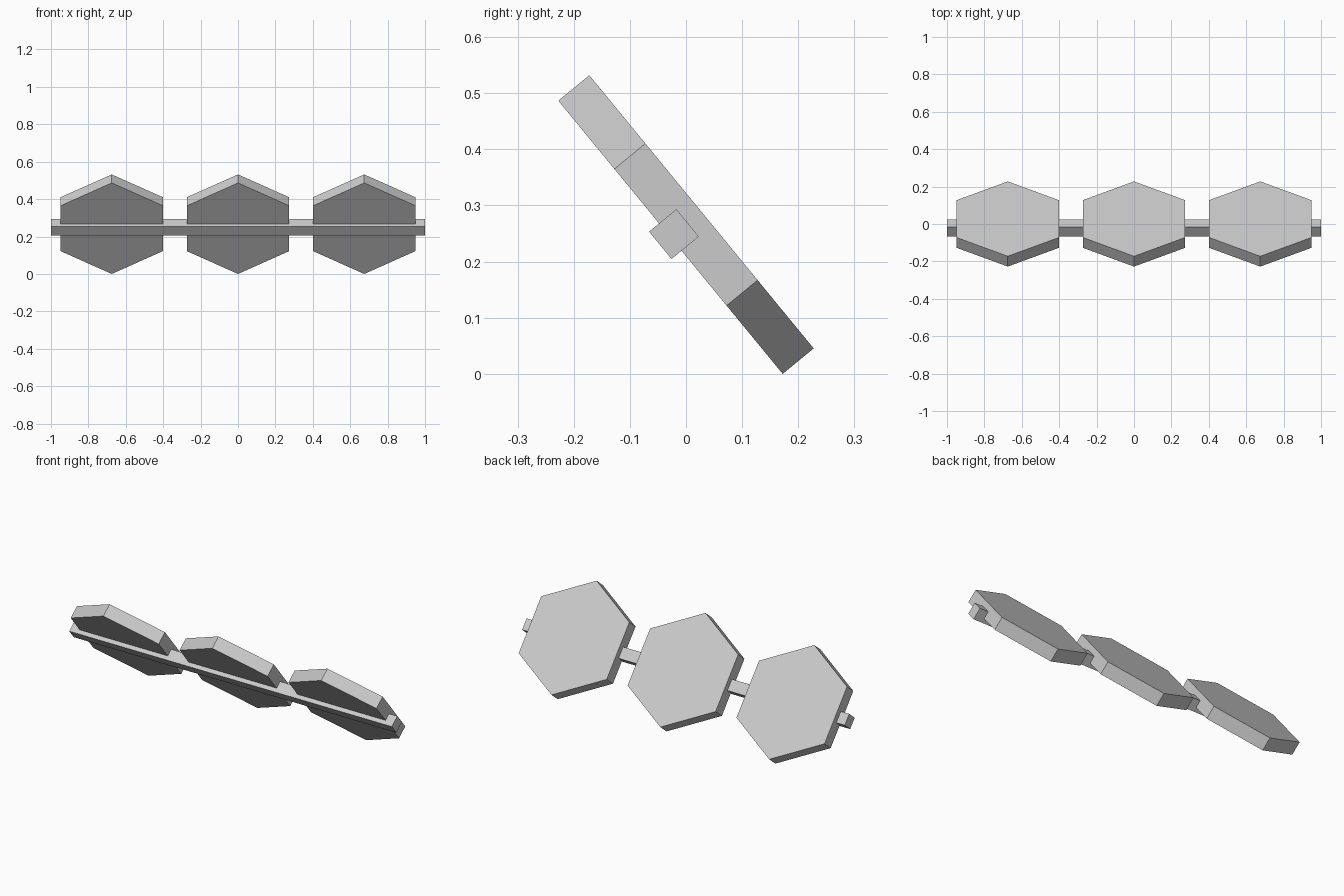
import bpy
from math import radians
from mathutils import Matrix

cube = bpy.data.objects.get("Cube")
if cube:
    bpy.data.objects.remove(cube, do_unlink=True)

GREY = (0.6, 0.6, 0.6, 1.0)
TILT = Matrix.Rotation(radians(-50.6), 4, 'X')

grey = bpy.data.materials.new("light grey")
grey.use_nodes = True
grey.diffuse_color = GREY
grey.node_tree.nodes["Principled BSDF"].inputs["Base Color"].default_value = GREY


def place(name, location, scale=(1, 1, 1)):
    """Scale, tilt and colour the primitive that was just added."""
    obj = bpy.context.object
    obj.name = obj.data.name = name
    obj.data.transform(Matrix.Diagonal((*scale, 1)))
    obj.matrix_world = Matrix.Translation(location) @ TILT
    obj.data.materials.append(grey)
    return obj


# Three hexagonal panels in a row, points up and down the slope
for name, x in (("right_panel", -0.675), ("middle_panel", 0), ("left_panel", 0.675)):
    bpy.ops.mesh.primitive_cylinder_add(vertices=6, radius=0.315, depth=0.0715)
    place(name, (x, 0, 0.266))

# Square support bar, half sunk into the underside of the panels
bpy.ops.mesh.primitive_cube_add(size=1)
place("support_bar", (0, -0.0215, 0.249), (2, 0.063, 0.063))
